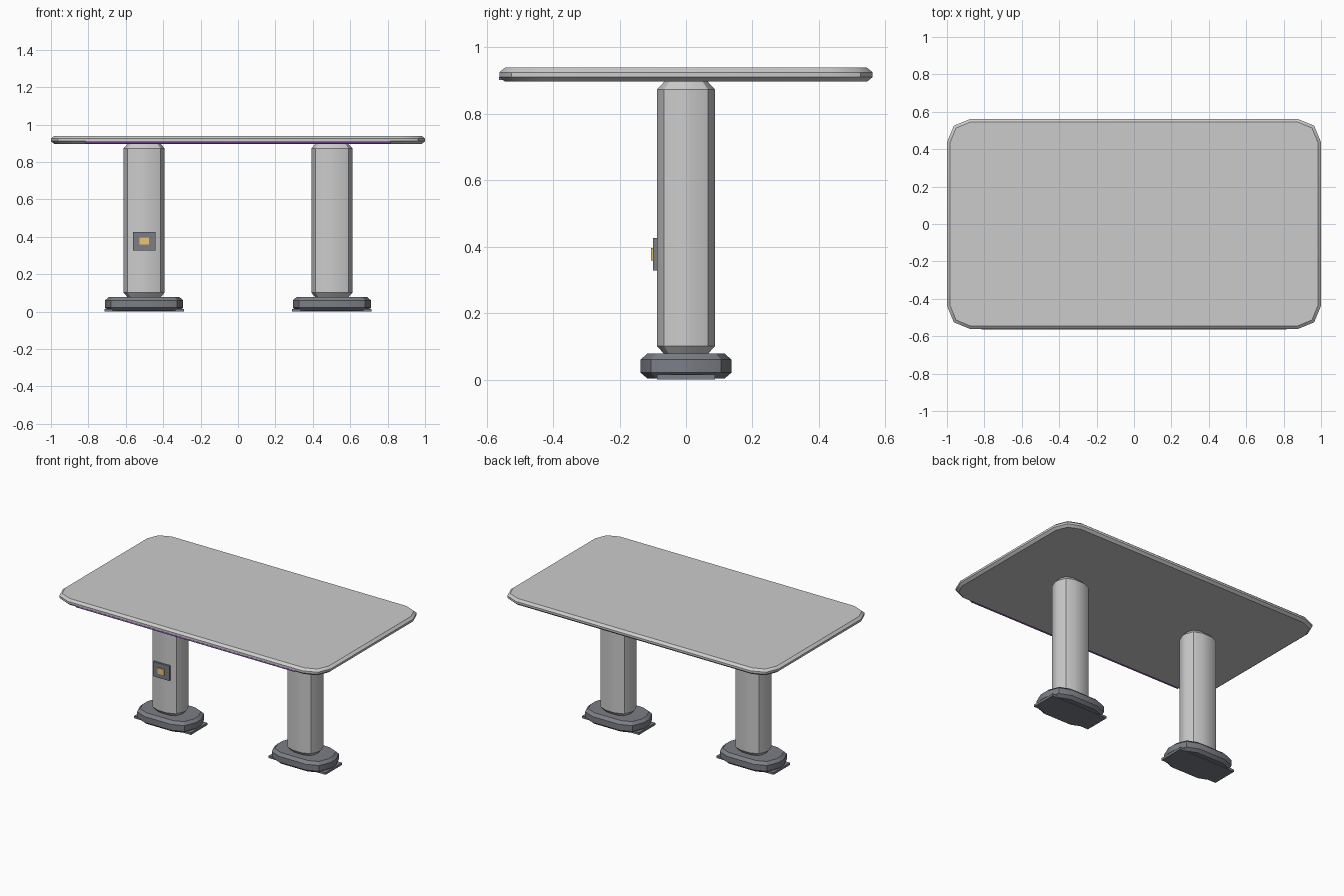
import bpy, bmesh, math

if "Cube" in bpy.data.objects:
    bpy.data.objects.remove(bpy.data.objects["Cube"])


def material(name, rgb):
    m = bpy.data.materials.new(name)
    m.diffuse_color = (*rgb, 1)
    m.use_nodes = True
    m.node_tree.nodes["Principled BSDF"].inputs["Base Color"].default_value = m.diffuse_color
    return m


STEEL = material("dark_steel", (0.20, 0.21, 0.24))
GOLD = material("amber", (0.85, 0.55, 0.18))
PURPLE = material("purple_glow", (0.35, 0.10, 0.55))


def finish(name, bm, mat):
    bmesh.ops.recalc_face_normals(bm, faces=bm.faces)
    mesh = bpy.data.meshes.new(name)
    bm.to_mesh(mesh)
    bm.free()
    ob = bpy.data.objects.new(name, mesh)
    bpy.context.collection.objects.link(ob)
    if mat:
        mesh.materials.append(mat)
    return ob


def rounded_slab(name, centre_x, hx, hy, r, profile, mat=None):
    """Stack of rounded rectangles (two-segment corners); profile = (z, inset)."""
    bm = bmesh.new()
    rings = []
    for z, inset in profile:
        ring = []
        for k, (sx, sy) in enumerate([(1, 1), (-1, 1), (-1, -1), (1, -1)]):
            for j in range(3):
                a = math.pi / 2 * k + math.pi / 4 * j
                x = sx * (hx - r) + (r - inset) * math.cos(a)
                y = sy * (hy - r) + (r - inset) * math.sin(a)
                ring.append(bm.verts.new((centre_x + x, y, z)))
        rings.append(ring)
    n = len(rings[0])
    for lo, hi in zip(rings, rings[1:]):
        for i in range(n):
            j = (i + 1) % n
            bm.faces.new((lo[i], lo[j], hi[j], hi[i]))
    bm.faces.new(rings[0])
    bm.faces.new(rings[-1])
    ob = finish(name, bm, mat)
    bpy.ops.object.select_all(action='DESELECT')
    ob.select_set(True)
    bpy.context.view_layer.objects.active = ob
    bpy.ops.object.shade_smooth_by_angle(angle=math.radians(30))
    return ob


def box(name, x, y, z, mat=None):
    """Box from (min, max) pairs."""
    bm = bmesh.new()
    bmesh.ops.create_cube(bm, size=1)
    for v in bm.verts:
        v.co = [lim[0] if c < 0 else lim[1] for c, lim in zip(v.co, (x, y, z))]
    return finish(name, bm, mat)


# Table top with a bevelled rim
rounded_slab("table_top", 0, 1.0, 0.562, 0.125,
             [(0.897, 0.017), (0.911, 0), (0.925, 0), (0.939, 0.017)])

# Two pedestals: column, foot and floor plate
for side, cx in (("left", -0.503), ("right", 0.503 - 0.003)):
    cx = math.copysign(0.502, cx)
    rounded_slab(side + "_column", cx, 0.11, 0.0875, 0.074,
                 [(0.076, 0.023), (0.101, 0), (0.873, 0), (0.898, 0.023)])
    rounded_slab(side + "_foot", cx, 0.209, 0.137, 0.11,
                 [(0.004, 0.02), (0.021, 0), (0.06, 0), (0.078, 0.02)], STEEL)
    box(side + "_floor_plate", (cx - 0.212, cx + 0.212), (-0.0875, 0.0875),
        (0, 0.015), STEEL)

# Control panel with its lit button on the left column
box("control_panel", (-0.562, -0.442), (-0.1, -0.085), (0.328, 0.427), STEEL)
box("panel_button", (-0.527, -0.477), (-0.106, -0.098), (0.358, 0.397), GOLD)

# Light strip under the front edge
box("light_strip", (-0.815, 0.815), (-0.563, -0.545), (0.902, 0.911), PURPLE)
